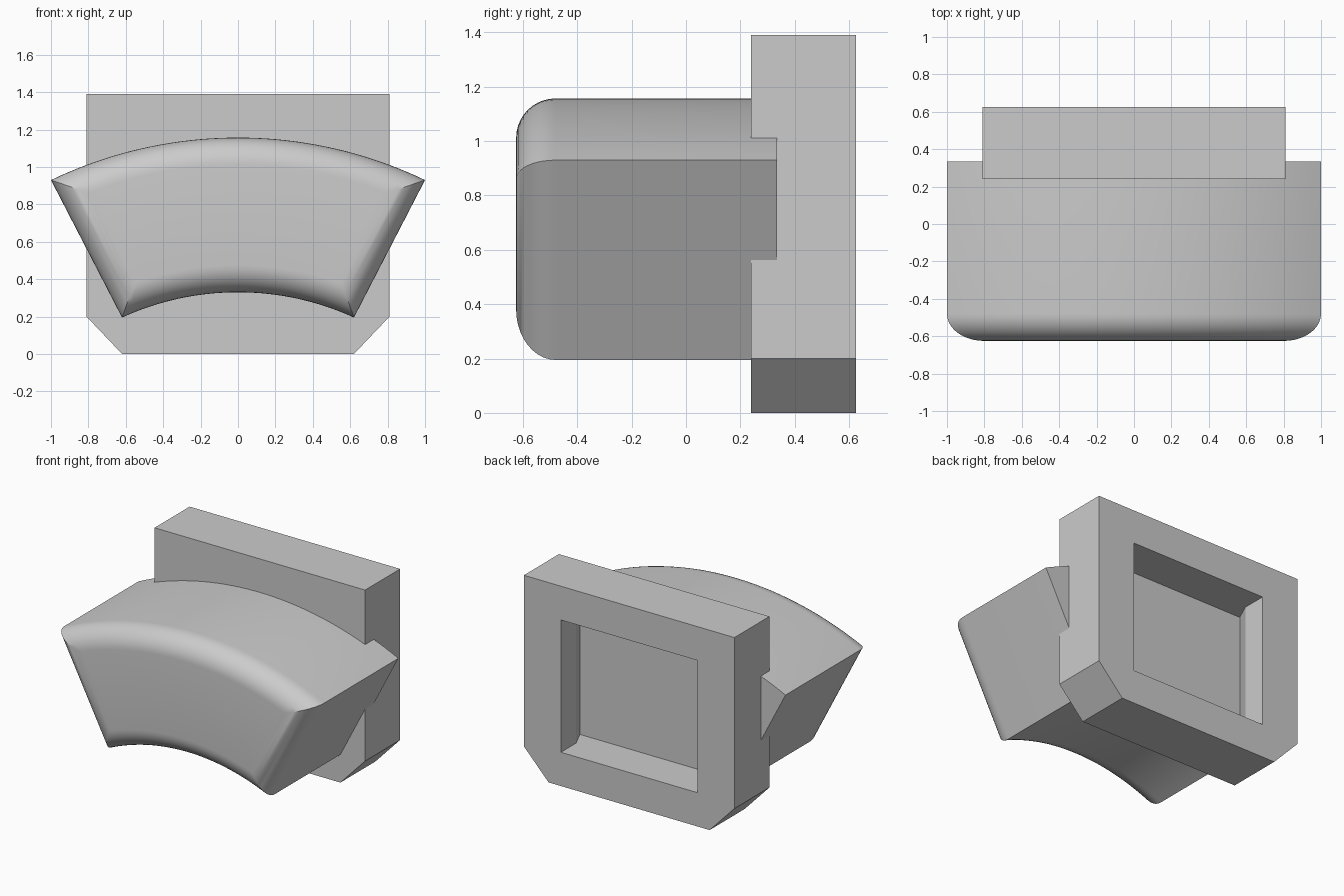
import bpy, bmesh, math
from mathutils import Vector

cube = bpy.data.objects.get("Cube")
if cube:
    bpy.data.objects.remove(cube, do_unlink=True)

grey = bpy.data.materials.new("plain grey")
grey.use_nodes = True
GREY = (0.6, 0.6, 0.6, 1)
grey.diffuse_color = GREY
grey.node_tree.nodes["Principled BSDF"].inputs["Base Color"].default_value = GREY


def finish(bm, name):
    bmesh.ops.recalc_face_normals(bm, faces=bm.faces)
    mesh = bpy.data.meshes.new(name)
    bm.to_mesh(mesh)
    bm.free()
    mesh.materials.append(grey)
    obj = bpy.data.objects.new(name, mesh)
    bpy.context.collection.objects.link(obj)
    return obj


def activate(obj):
    bpy.ops.object.select_all(action='DESELECT')
    obj.select_set(True)
    bpy.context.view_layer.objects.active = obj


def prism(name, half, place, start, end):
    """Extrude a profile, given as its right half, mirrored across x = 0."""
    profile = half + [(-x, v) for x, v in reversed(half)]
    bm = bmesh.new()
    face = bm.faces.new([bm.verts.new(place(x, v, start)) for x, v in profile])
    ext = bmesh.ops.extrude_face_region(bm, geom=[face])["geom"]
    move = Vector(place(0, 0, end)) - Vector(place(0, 0, start))
    bmesh.ops.translate(bm, vec=move, verts=[g for g in ext if isinstance(g, bmesh.types.BMVert)])
    return finish(bm, name)


# Mounting plate with chamfered lower corners
plate = prism("mounting_plate", [(0.62, 0), (0.81, 0.2), (0.81, 1.39)],
              lambda x, z, y: (x, y, z), 0.24, 0.625)

# Window recess in the back, its side walls undercut towards the bottom
cutter = prism("recess_cutter", [(0.58, 0.338), (0.525, 0.457), (0.525, 0.7)],
               lambda x, y, z: (x, y, z), 0.235, 1.155)
cut = plate.modifiers.new("recess", 'BOOLEAN')
cut.operation = 'DIFFERENCE'
cut.solver = 'EXACT'
cut.object = cutter
activate(plate)
bpy.ops.object.modifier_apply(modifier=cut.name)
bpy.data.objects.remove(cutter, do_unlink=True)

# Curved block: a ring segment with a rounded front rim
LOW, HIGH = Vector((0.62, 0.195)), Vector((1.0, 0.93))
SIDE = (HIGH - LOW).normalized()
INWARD = Vector((-SIDE.y, SIDE.x))
SEGMENTS, STEPS, FILLET = 40, 10, 0.145
FRONT, BACK = -0.625, 0.335


def arc(corner, crown, inset):
    """Arc through corner and crown, its radius changed and ends cut by the inset side."""
    rise = crown - corner.y
    radius = (corner.x ** 2 + rise ** 2) / (2 * rise)
    centre = Vector((0, crown - radius))
    radius += inset
    p = LOW + INWARD * abs(inset) - centre
    b = p.dot(SIDE)
    end = p + SIDE * (-b + math.sqrt(b * b - p.length_squared + radius ** 2))
    half = math.atan2(end.x, end.y)
    angles = [half * (2 * i / SEGMENTS - 1) for i in range(SEGMENTS + 1)]
    return [centre + radius * Vector((math.sin(a), math.cos(a))) for a in angles]


bm = bmesh.new()
rings = []
sections = [(0, BACK)]
for k in range(STEPS + 1):
    a = math.pi / 2 * k / STEPS
    sections.append((FILLET * (1 - math.cos(a)), FRONT + FILLET * (1 - math.sin(a))))
for inset, y in sections:
    outline = arc(HIGH, 1.157, -inset) + arc(LOW, 0.33, inset)[::-1]
    rings.append([bm.verts.new((p.x, y, p.y)) for p in outline])
count = len(rings[0])
for a, b in zip(rings, rings[1:]):
    for i in range(count):
        j = (i + 1) % count
        bm.faces.new((a[i], a[j], b[j], b[i]))
for ring in (rings[0], rings[-1]):
    for i in range(SEGMENTS):
        bm.faces.new((ring[i], ring[i + 1], ring[count - 2 - i], ring[count - 1 - i]))
block = finish(bm, "curved_block")
activate(block)
bpy.ops.object.shade_smooth_by_angle(angle=math.radians(30))
